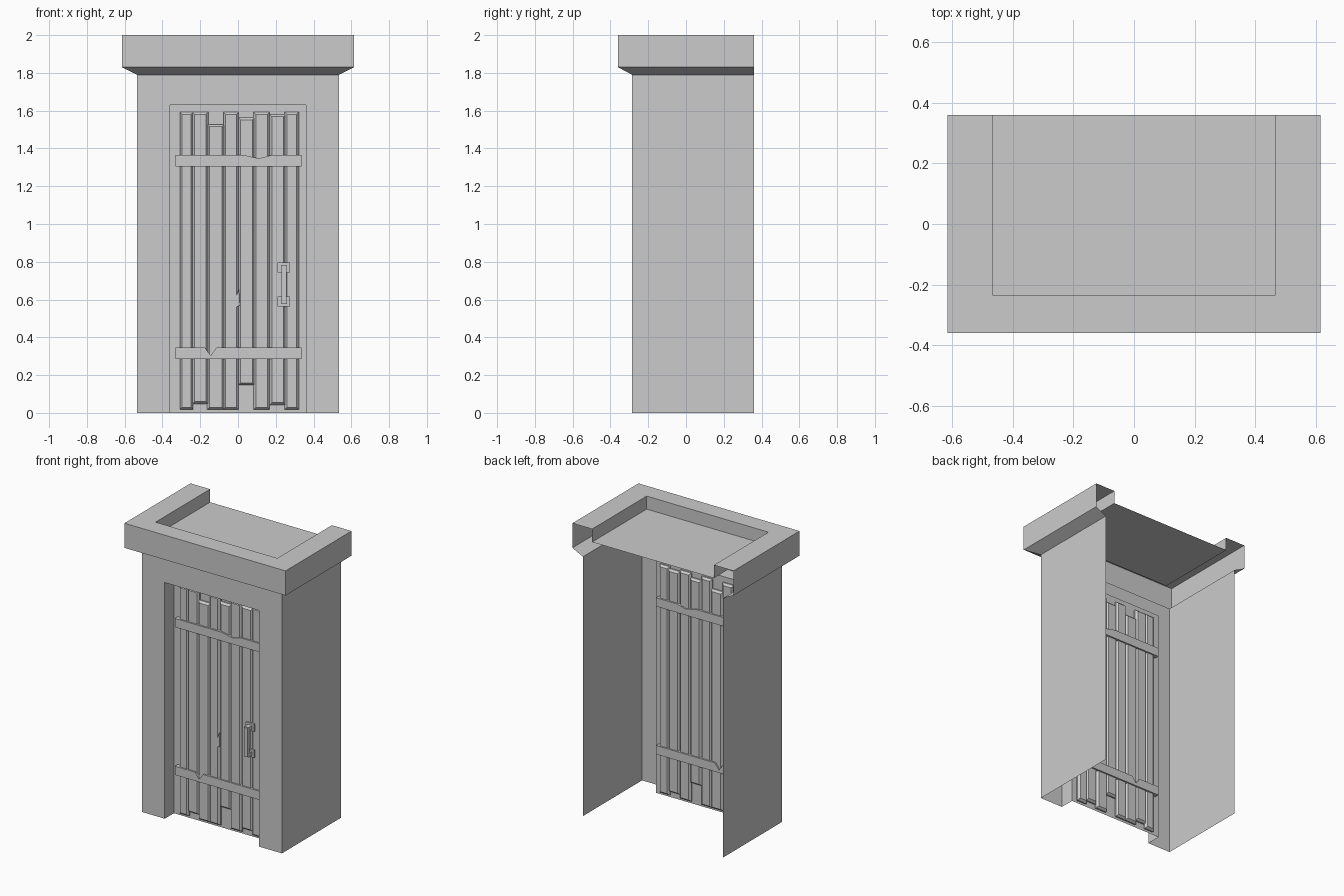
import bpy, bmesh

if "Cube" in bpy.data.objects:
    bpy.data.objects.remove(bpy.data.objects["Cube"])


def make_object(name, verts, faces, fix_normals=False):
    bm = bmesh.new()
    vs = [bm.verts.new(v) for v in verts]
    for f in faces:
        bm.faces.new([vs[i] for i in f])
    bmesh.ops.remove_doubles(bm, verts=bm.verts, dist=0.0001)
    if fix_normals:
        bmesh.ops.recalc_face_normals(bm, faces=bm.faces)
    mesh = bpy.data.meshes.new(name)
    bm.to_mesh(mesh)
    bm.free()
    ob = bpy.data.objects.new(name, mesh)
    bpy.context.collection.objects.link(ob)
    return ob


def loft_open(name, rings, cap=None, skip=()):
    """Bridge consecutive open rings of four points; optionally cap the last."""
    verts = [p for r in rings for p in r]
    faces = []
    for r in range(len(rings) - 1):
        for i in range(3):
            if i not in skip:
                a = r * 4 + i
                faces.append((a, a + 1, a + 5, a + 4))
    if cap:
        n = (len(rings) - 1) * 4
        faces.append(tuple(n + i for i in cap))
    return make_object(name, verts, faces)


def loft_closed(name, rings):
    n = len(rings[0])
    verts = [p for r in rings for p in r]
    faces = [tuple(range(n)), tuple(range(len(verts) - n, len(verts)))]
    for r in range(len(rings) - 1):
        for i in range(n):
            j = (i + 1) % n
            faces.append((r * n + i, r * n + j, (r + 1) * n + j, (r + 1) * n + i))
    return make_object(name, verts, faces, True)


def prism(name, outline, y0, y1):
    return loft_closed(name, [[(x, y, z) for x, z in outline] for y in (y0, y1)])


def box(name, x0, x1, y0, y1, z0, z1):
    return prism(name, [(x0, z0), (x1, z0), (x1, z1), (x0, z1)], y0, y1)


BACK, FRONT, PANEL = 0.36, -0.285, -0.185


def u_ring(w, f, z):
    return [(-w, BACK, z), (-w, f, z), (w, f, z), (w, BACK, z)]


def arch(w, y, h):
    return [(-w, y, 0), (-w, y, h), (w, y, h), (w, y, 0)]


# Side walls (the back is open)
loft_open("side_walls", [u_ring(0.535, FRONT, 0), u_ring(0.535, FRONT, 1.79)], skip=(1,))

# Front wall, door reveal and recessed backing panel
inner = [arch(0.535, FRONT, 1.79), arch(0.36, FRONT, 1.63), arch(0.36, PANEL, 1.63)]
verts = [p for r in inner for p in r]
faces = [(r + i, r + i + 4, r + i + 5, r + i + 1) for r in (0, 4) for i in range(3)]
make_object("front_wall", verts, faces + [(8, 11, 10, 9)])

# Cornice, parapet and sunken roof
loft_open("parapet_roof", [
    u_ring(0.535, FRONT, 1.79), u_ring(0.615, -0.36, 1.83), u_ring(0.615, -0.36, 2.0),
    u_ring(0.465, -0.235, 2.0), u_ring(0.465, -0.235, 1.91)], cap=(0, 1, 2, 3))

# Door planks with bevelled edges and uneven ends: left, right, bottom, top
planks = [(-0.31, -0.235, 0.015, 1.595), (-0.245, -0.155, 0.045, 1.595),
          (-0.165, -0.07, 0.015, 1.53), (-0.08, 0.005, 0.015, 1.595),
          (0.0, 0.09, 0.145, 1.565), (0.08, 0.17, 0.015, 1.595),
          (0.165, 0.255, 0.04, 1.582), (0.245, 0.325, 0.015, 1.595)]
for k, (x0, x1, z0, z1) in enumerate(planks):
    def rect(y, inset):
        a, b, c, d = x0 + inset, x1 - inset, z0 + inset, z1 - inset
        return [(a, y, c), (b, y, c), (b, y, d), (a, y, d)]
    loft_closed(f"door_plank_{k + 1}", [rect(-0.208, 0.014), rect(-0.194, 0.002),
                                        rect(-0.176, 0.002), rect(-0.162, 0.014)])

# Splinter along the central plank
prism("plank_splinter", [(-0.03, 0.55), (0.01, 0.57), (0.005, 0.66)], -0.213, -0.2)

# Cross bars with nicked edges, on both sides of the door
bars = {"upper_bar": [(-0.33, 1.305), (0.335, 1.305), (0.335, 1.365), (0.18, 1.365),
                      (0.11, 1.347), (0.03, 1.365), (-0.33, 1.365)],
        "lower_bar": [(-0.33, 0.285), (0.335, 0.285), (0.335, 0.345), (-0.115, 0.345),
                      (-0.145, 0.303), (-0.175, 0.345), (-0.33, 0.345)]}
for name, outline in bars.items():
    prism(name, outline, -0.218, -0.152)

# Door handle: two plates with posts, and a grip
for label, z, s in (("top", 0.77, -1), ("bottom", 0.59, 1)):
    box(f"handle_plate_{label}", 0.21, 0.275, -0.217, -0.2, z - 0.026, z + 0.026)
    box(f"handle_post_{label}", 0.227, 0.26, -0.255, -0.21, z - 0.013, z + 0.013)
box("handle_grip", 0.23, 0.257, -0.262, -0.243, 0.58, 0.78)
